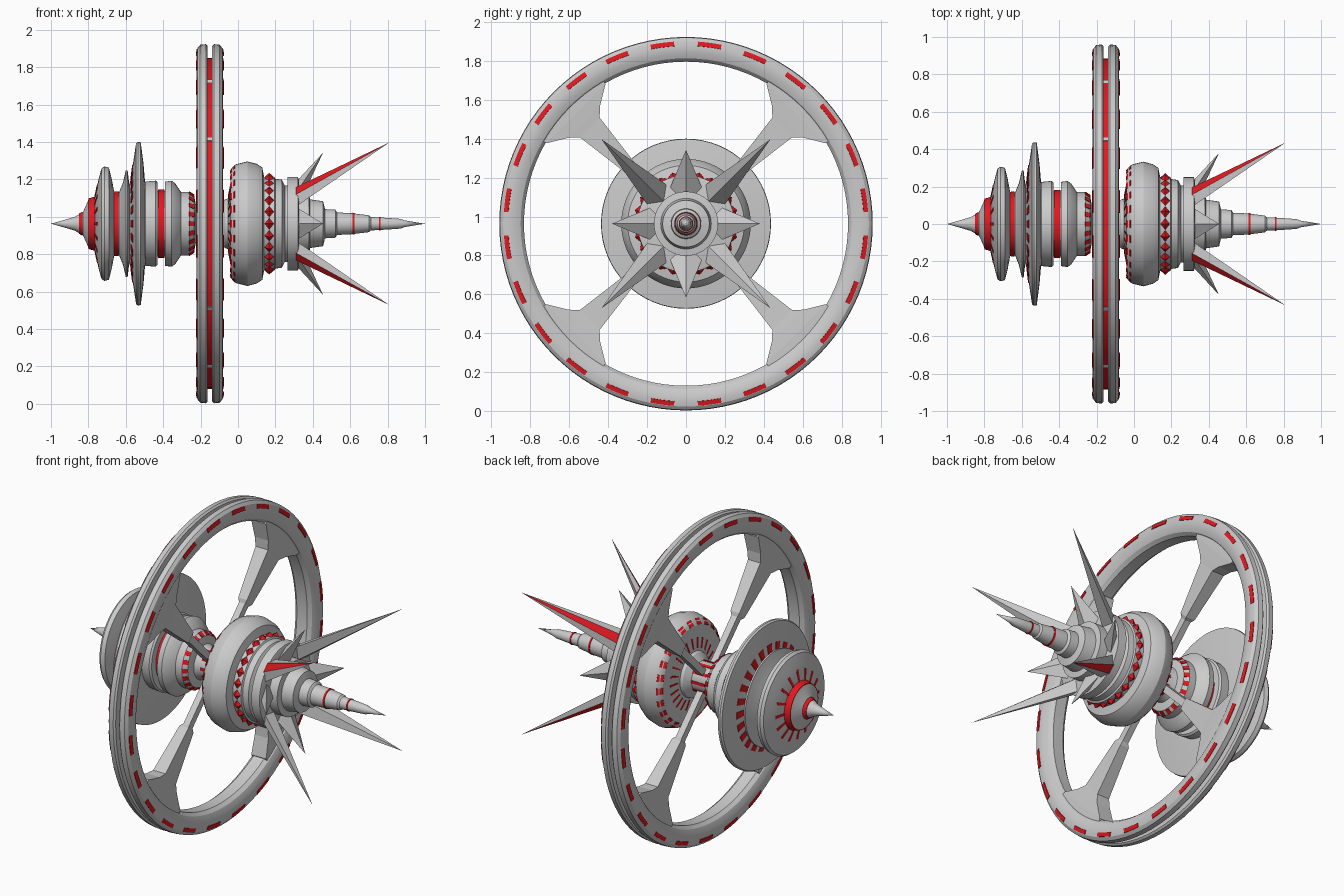
import bpy, math
from mathutils import Vector

if "Cube" in bpy.data.objects:
    bpy.data.objects.remove(bpy.data.objects["Cube"])

C = 0.963                      # height of the long axis
RX = -0.15                     # x of the big wheel
red = bpy.data.materials.new("red_paint")
red.diffuse_color = (0.75, 0.01, 0.015, 1)
red.use_nodes = True
red.node_tree.nodes["Principled BSDF"].inputs["Base Color"].default_value = red.diffuse_color


def pos(x, r, a, t=0.0):
    """Point at radius r, angle a round the axis, shifted t sideways."""
    return (x, r * math.cos(a) - t * math.sin(a), C + r * math.sin(a) + t * math.cos(a))


def make(name, verts, faces, mat=None, smooth=True):
    me = bpy.data.meshes.new(name)
    me.from_pydata(verts, [], faces)
    ob = bpy.data.objects.new(name, me)
    bpy.context.collection.objects.link(ob)
    bpy.ops.object.select_all(action='DESELECT')
    ob.select_set(True)
    bpy.context.view_layer.objects.active = ob
    bpy.ops.object.mode_set(mode='EDIT')
    bpy.ops.mesh.select_all(action='SELECT')
    bpy.ops.mesh.remove_doubles(threshold=0.00001)
    bpy.ops.mesh.normals_make_consistent(inside=False)
    bpy.ops.object.mode_set(mode='OBJECT')
    if mat:
        me.materials.append(mat)
    if smooth:
        bpy.ops.object.shade_smooth_by_angle(angle=math.radians(28))
    return ob


def lathe(name, prof, mat=None, closed=False, n=64):
    """Turn an (x, radius) profile round the long axis."""
    if not closed:
        prof = [(prof[0][0], 0)] * (prof[0][1] > 0) + prof + [(prof[-1][0], 0)] * (prof[-1][1] > 0)
    m = len(prof)
    verts = [pos(x, r, 2 * math.pi * i / n) for i in range(n) for x, r in prof]
    faces = []
    for i in range(n):
        a, b = i * m, (i + 1) % n * m
        for j in range(m if closed else m - 1):
            k = (j + 1) % m
            ids = [a + j, a + k, b + k, b + j]
            if prof[j][1] == 0:
                ids = [a + j, a + k, b + k]
            elif prof[k][1] == 0:
                ids = [a + j, a + k, b + j]
            if prof[j][1] or prof[k][1]:
                faces.append(ids)
    return make(name, verts, faces, mat)


def dashes(name, p, q, n, duty=0.5, phase=0.0, lift=0.004):
    """Ring of red patches along the profile line p-q, outside on the left of p-q."""
    d = (Vector(q) - Vector(p)).normalized()
    off = Vector((-d.y, d.x))
    pts = [Vector(p) - off * lift, Vector(p) + off * lift, Vector(q) + off * lift, Vector(q) - off * lift]
    verts, faces, steps = [], [], 4
    for i in range(n):
        o = len(verts)
        for s in range(steps + 1):
            a = 2 * math.pi / n * (i + phase + duty * (s / steps - 0.5))
            verts += [pos(v.x, v.y, a) for v in pts]
        for s in range(steps):
            for k in range(4):
                a, b = o + s * 4 + k, o + s * 4 + (k + 1) % 4
                faces.append([a, b, b + 4, a + 4])
        e = o + steps * 4
        faces += [[o, o + 1, o + 2, o + 3], [e + 3, e + 2, e + 1, e]]
    make(name, verts, faces, red, False)


# stern: pointed tail, three plates, drum
lathe("tail_cone", [(-1, 0), (-0.93, 0.02), (-0.875, 0.036), (-0.85, 0.05), (-0.83, 0.06),
                    (-0.805, 0.115), (-0.80, 0.13), (-0.75, 0.14)])
lathe("tail_plate", [(-0.765, 0.15), (-0.745, 0.24), (-0.73, 0.295), (-0.715, 0.306),
                     (-0.69, 0.30), (-0.675, 0.24), (-0.66, 0.16)])
lathe("middle_plate", [(-0.66, 0.165), (-0.635, 0.17), (-0.615, 0.22), (-0.60, 0.285),
                       (-0.59, 0.285), (-0.58, 0.2)])
lathe("large_plate", [(-0.585, 0.2), (-0.57, 0.25), (-0.56, 0.33), (-0.545, 0.43), (-0.535, 0.437),
                      (-0.52, 0.435), (-0.505, 0.32), (-0.495, 0.2)])
lathe("stern_drum", [(-0.51, 0.2), (-0.495, 0.225), (-0.44, 0.23), (-0.43, 0.22), (-0.43, 0.175),
                     (-0.39, 0.175), (-0.39, 0.225), (-0.355, 0.23), (-0.335, 0.215), (-0.305, 0.17),
                     (-0.26, 0.17), (-0.235, 0.15), (-0.225, 0.10)])
lathe("hub_shaft", [(-0.24, 0.11), (-0.19, 0.09), (-0.10, 0.09), (-0.07, 0.13), (-0.04, 0.14)])

# bow: thick drum, collar, stepped nose
lathe("bow_drum", [(-0.055, 0.13), (-0.035, 0.23), (-0.04, 0.28), (-0.03, 0.302), (-0.01, 0.318),
                   (0.05, 0.333), (0.10, 0.32), (0.13, 0.30), (0.14, 0.25), (0.195, 0.25),
                   (0.20, 0.24), (0.235, 0.235), (0.25, 0.205), (0.265, 0.205), (0.265, 0.25),
                   (0.32, 0.25), (0.325, 0.235)])
lathe("nose", [(0.3, 0.165), (0.38, 0.165), (0.385, 0.13), (0.455, 0.12), (0.465, 0.078),
               (0.52, 0.075), (0.53, 0.06), (0.60, 0.057), (0.70, 0.045), (0.71, 0.036),
               (0.80, 0.031), (0.87, 0.026), (0.89, 0.018), (1, 0)])

# red bands
for name, x1, r1, x2, r2 in [("tail_root_band", -0.85, 0.054, -0.832, 0.064),
                             ("tail_band", -0.80, 0.135, -0.765, 0.145),
                             ("plate_band", -0.662, 0.172, -0.638, 0.174),
                             ("drum_band", -0.428, 0.182, -0.392, 0.182),
                             ("nose_band", 0.612, 0.059, 0.622, 0.058),
                             ("nose_tip_band", 0.755, 0.037, 0.763, 0.037)]:
    lathe(name, [(x1, r1), (x2, r2)], red)

# red dash rings
dashes("tail_plate_marks", (-0.765, 0.14), (-0.75, 0.21), 16, 0.22)
dashes("large_plate_marks", (-0.570, 0.25), (-0.562, 0.315), 24, 0.5)
dashes("drum_marks", (-0.262, 0.17), (-0.235, 0.152), 20, 0.5)
dashes("hub_marks", (-0.19, 0.09), (-0.10, 0.09), 10, 0.3)
dashes("bow_back_marks", (-0.05, 0.15), (-0.038, 0.21), 24, 0.2)
dashes("bow_drum_marks", (-0.04, 0.283), (-0.015, 0.312), 24, 0.5)

# raised red diamonds round the bow drum
verts, faces = [], []
for i in range(24):
    a, o = 2 * math.pi * i / 24, len(verts)
    verts += [pos(0.167 + dx, 0.247, a, t) for dx, t in ((-.028, 0), (0, -.032), (.028, 0), (0, .032))]
    verts += [pos(0.167, 0.272, a), pos(0.167, 0.235, a)]
    faces += [[o + k, o + (k + 1) % 4, o + e] for k in range(4) for e in (4, 5)]
make("diamond_studs", verts, faces, red, False)

# big wheel: half profile mirrored about its groove
half = [(0.035, 0.833), (0.056, 0.85), (0.068, 0.88), (0.071, 0.915), (0.066, 0.94),
        (0.052, 0.957), (0.022, 0.96), (0.012, 0.95), (0.012, 0.875)]
lathe("wheel_rim", [(RX + d, r) for d, r in half] + [(RX - d, r) for d, r in reversed(half)],
      closed=True, n=96)
lathe("wheel_groove_band", [(RX - .013, .87), (RX + .013, .87), (RX + .013, .885), (RX - .013, .885)],
      red, closed=True, n=96)
dashes("rim_marks_stern", (RX - 0.071, 0.914), (RX - 0.066, 0.937), 24, 0.5, 0.5)
dashes("rim_marks_bow", (RX + 0.066, 0.937), (RX + 0.071, 0.914), 24, 0.5, 0.5)

# spokes flare into the rim: radius, half width, half depth
secs = [(0.05, .02, .02), (0.38, .022, .02), (0.40, .034, .03), (0.70, .072, .042),
        (0.74, .115, .046), (0.80, .215, .05), (0.86, .23, .05)]
for i in range(4):
    a = math.pi / 4 + i * math.pi / 2
    verts = [pos(RX + sx * d, r, a, st * w) for r, w, d in secs
             for sx, st in ((-1, -1), (1, -1), (1, 1), (-1, 1))]
    faces = [[j * 4 + k, j * 4 + (k + 1) % 4, j * 4 + 4 + (k + 1) % 4, j * 4 + 4 + k]
             for j in range(len(secs) - 1) for k in range(4)]
    make(f"spoke_{i + 1}", verts, faces + [[0, 1, 2, 3], [24, 25, 26, 27]], None, False)


def spike(name, a, base, tip, w, d, strip):
    """Tapered spike: ridge inside, flat red strip outside when strip is set."""
    u = (Vector(tip) - Vector(base)).normalized()
    out = Vector((-u.y, u.x))
    sec = [(-w, 0), (-strip, d), (strip, d), (w, 0), (0, -d)] if strip else \
        [(-w, 0), (0, d), (w, 0), (0, -d)]
    n = len(sec)
    verts = [pos(base[0] + out.x * h, base[1] + out.y * h, a, t) for t, h in sec]
    verts.append(pos(tip[0], tip[1], a))
    ob = make(name, verts, [[k, (k + 1) % n, n] for k in range(n)] + [list(range(n))], None, False)
    if strip:
        ob.data.materials.append(None)
        ob.data.materials.append(red)
        for f in ob.data.polygons:
            vs = [ob.data.vertices[v].co for v in f.vertices]
            hit = all(min((v - Vector(verts[k])).length for k in (1, 2, n)) < 1e-4 for v in vs)
            f.material_index = 1 if hit else 0


# crown of four long and four short spikes
for i in range(4):
    a = i * math.pi / 2
    spike(f"long_spike_{i + 1}", a + math.pi / 4, (0.29, 0.185), (0.81, 0.615), 0.075, 0.04, 0.03)
    spike(f"short_spike_{i + 1}", a, (0.31, 0.165), (0.455, 0.38), 0.09, 0.04, 0)
